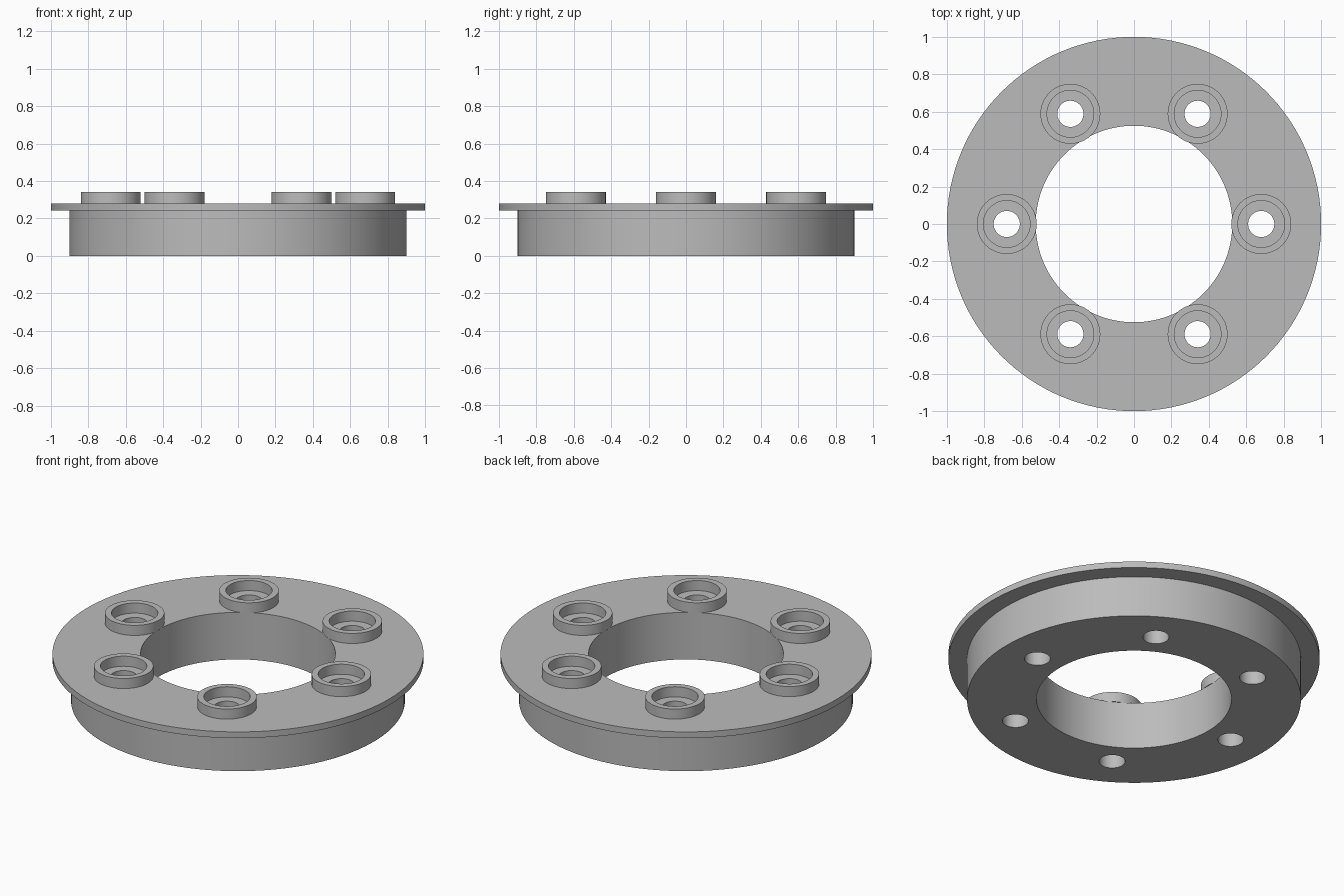
import bpy, bmesh, math
from mathutils import Matrix, Vector

if "Cube" in bpy.data.objects:
    bpy.data.objects.remove(bpy.data.objects["Cube"])

BOLTS, BOLT_R, HOLE_R = 6, 0.68, 0.07
BORE_R, BOSS_R, FLANGE_TOP = 0.125, 0.16, 0.28

grey = bpy.data.materials.new("plain grey")
grey.use_nodes = True
color = (0.5, 0.5, 0.5, 1)
grey.diffuse_color = color
grey.node_tree.nodes["Principled BSDF"].inputs["Base Color"].default_value = color


def lathe(name, profile, steps, location=(0, 0, 0)):
    """Spin a closed (radius, height) profile around the z axis."""
    bm = bmesh.new()
    verts = [bm.verts.new((r, 0, z)) for r, z in profile]
    edges = [bm.edges.new((a, b)) for a, b in zip(verts, verts[1:] + verts[:1])]
    bmesh.ops.spin(bm, geom=verts + edges, cent=(0, 0, 0), axis=(0, 0, 1),
                   angle=math.tau, steps=steps, use_duplicate=False)
    bmesh.ops.remove_doubles(bm, verts=bm.verts, dist=1e-5)
    bmesh.ops.recalc_face_normals(bm, faces=bm.faces)
    mesh = bpy.data.meshes.new(name)
    bm.to_mesh(mesh)
    bm.free()
    mesh.materials.append(grey)
    obj = bpy.data.objects.new(name, mesh)
    obj.location = location
    bpy.context.collection.objects.link(obj)
    return obj


def smooth(obj):
    bpy.ops.object.select_all(action="DESELECT")
    obj.select_set(True)
    bpy.context.view_layer.objects.active = obj
    bpy.ops.object.shade_smooth_by_angle(angle=math.radians(30))


bolt_spots = [Vector((BOLT_R * math.cos(a), BOLT_R * math.sin(a), 0))
              for a in (math.tau * i / BOLTS for i in range(BOLTS))]

# Stepped ring: body with a thin wider flange on top
ring = lathe("flanged_ring", [(0.525, 0), (0.9, 0), (0.9, 0.243), (1, 0.243),
                              (1, FLANGE_TOP), (0.525, FLANGE_TOP)], 128)

# Bolt hole cutters, joined in one hidden helper
bm = bmesh.new()
for spot in bolt_spots:
    bmesh.ops.create_cone(bm, cap_ends=True, segments=48, radius1=HOLE_R,
                          radius2=HOLE_R, depth=1, matrix=Matrix.Translation(spot))
cut_mesh = bpy.data.meshes.new("bolt_hole_cutter")
bm.to_mesh(cut_mesh)
bm.free()
cut_mesh.materials.append(grey)
cutter = bpy.data.objects.new("bolt_hole_cutter", cut_mesh)
bpy.context.collection.objects.link(cutter)
cutter.hide_render = True

bpy.context.view_layer.objects.active = ring
mod = ring.modifiers.new("bolt_holes", "BOOLEAN")
mod.operation, mod.solver, mod.object = "DIFFERENCE", "EXACT", cutter
bpy.ops.object.modifier_apply(modifier=mod.name)
bpy.data.objects.remove(cutter)
smooth(ring)

# Raised collar around every bolt hole
for i, spot in enumerate(bolt_spots):
    smooth(lathe(f"bolt_collar_{i + 1}",
                 [(BORE_R, FLANGE_TOP), (BOSS_R, FLANGE_TOP),
                  (BOSS_R, 0.34), (BORE_R, 0.34)], 64, spot))
